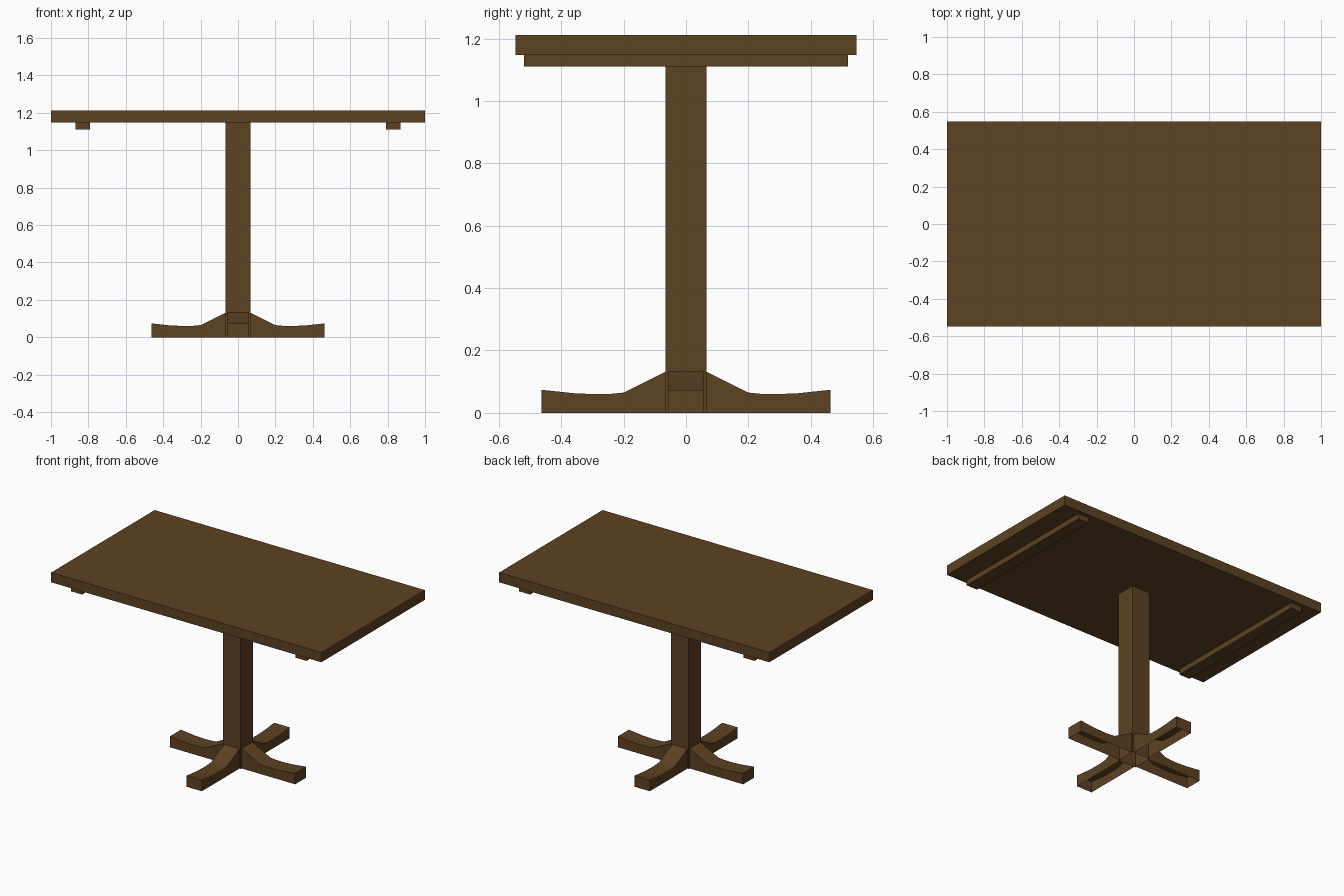
import bpy, bmesh, math
from mathutils import Matrix

if "Cube" in bpy.data.objects:
    bpy.data.objects.remove(bpy.data.objects["Cube"])

wood = bpy.data.materials.new("dark brown wood")
wood.diffuse_color = (0.11, 0.054, 0.016, 1)
wood.use_nodes = True
wood.node_tree.nodes["Principled BSDF"].inputs["Base Color"].default_value = wood.diffuse_color


def add_object(name, bm):
    mesh = bpy.data.meshes.new(name)
    bm.to_mesh(mesh)
    bm.free()
    mesh.materials.append(wood)
    obj = bpy.data.objects.new(name, mesh)
    bpy.context.collection.objects.link(obj)
    return obj


def box(name, x, y, z, open_ends=False):
    """Box from (min, max) ranges; open_ends drops its top and bottom."""
    bm = bmesh.new()
    size = [b - a for a, b in (x, y, z)]
    mid = [(a + b) / 2 for a, b in (x, y, z)]
    bmesh.ops.create_cube(bm, size=1, matrix=Matrix.Translation(mid) @ Matrix.Diagonal((*size, 1)))
    if open_ends:
        bm.normal_update()
        ends = [f for f in bm.faces if abs(f.normal.z) > 0.5]
        bmesh.ops.delete(bm, geom=ends, context='FACES_ONLY')
    return add_object(name, bm)


# Table top, two battens under it and the square column
box("table_top", (-1, 1), (-0.547, 0.547), (1.147, 1.212))
box("batten_left", (-0.87, -0.79), (-0.52, 0.52), (1.111, 1.147))
box("batten_right", (0.79, 0.87), (-0.52, 0.52), (1.111, 1.147))
box("column", (-0.066, 0.066), (-0.066, 0.066), (0, 1.147), open_ends=True)

# Foot: side profile (distance from centre, height), hollow underneath
PROFILE = [(0.066, 0.132), (0.2, 0.065), (0.24, 0.061), (0.29, 0.06),
           (0.36, 0.063), (0.463, 0.074)]
HALF_WIDTH = 0.057


def foot(name, angle):
    bm = bmesh.new()
    top, low = {}, {}
    for s in (-1, 1):
        top[s] = [bm.verts.new((x, s * HALF_WIDTH, z)) for x, z in PROFILE]
        low[s] = [bm.verts.new((x, s * HALF_WIDTH, 0)) for x, z in PROFILE]
    for i in range(len(PROFILE) - 1):
        bm.faces.new((top[-1][i], top[-1][i + 1], top[1][i + 1], top[1][i]))
        bm.faces.new((low[-1][i], low[-1][i + 1], top[-1][i + 1], top[-1][i]))
        bm.faces.new((low[1][i + 1], low[1][i], top[1][i], top[1][i + 1]))
    bm.faces.new((low[-1][-1], low[1][-1], top[1][-1], top[-1][-1]))
    bmesh.ops.rotate(bm, verts=bm.verts, matrix=Matrix.Rotation(angle, 3, 'Z'))
    obj = add_object(name, bm)
    bpy.ops.object.select_all(action='DESELECT')
    obj.select_set(True)
    bpy.context.view_layer.objects.active = obj
    bpy.ops.object.shade_smooth_by_angle(angle=math.radians(40))


# Four feet in a cross
for i, side in enumerate(("right", "back", "left", "front")):
    foot("foot_" + side, i * math.pi / 2)
